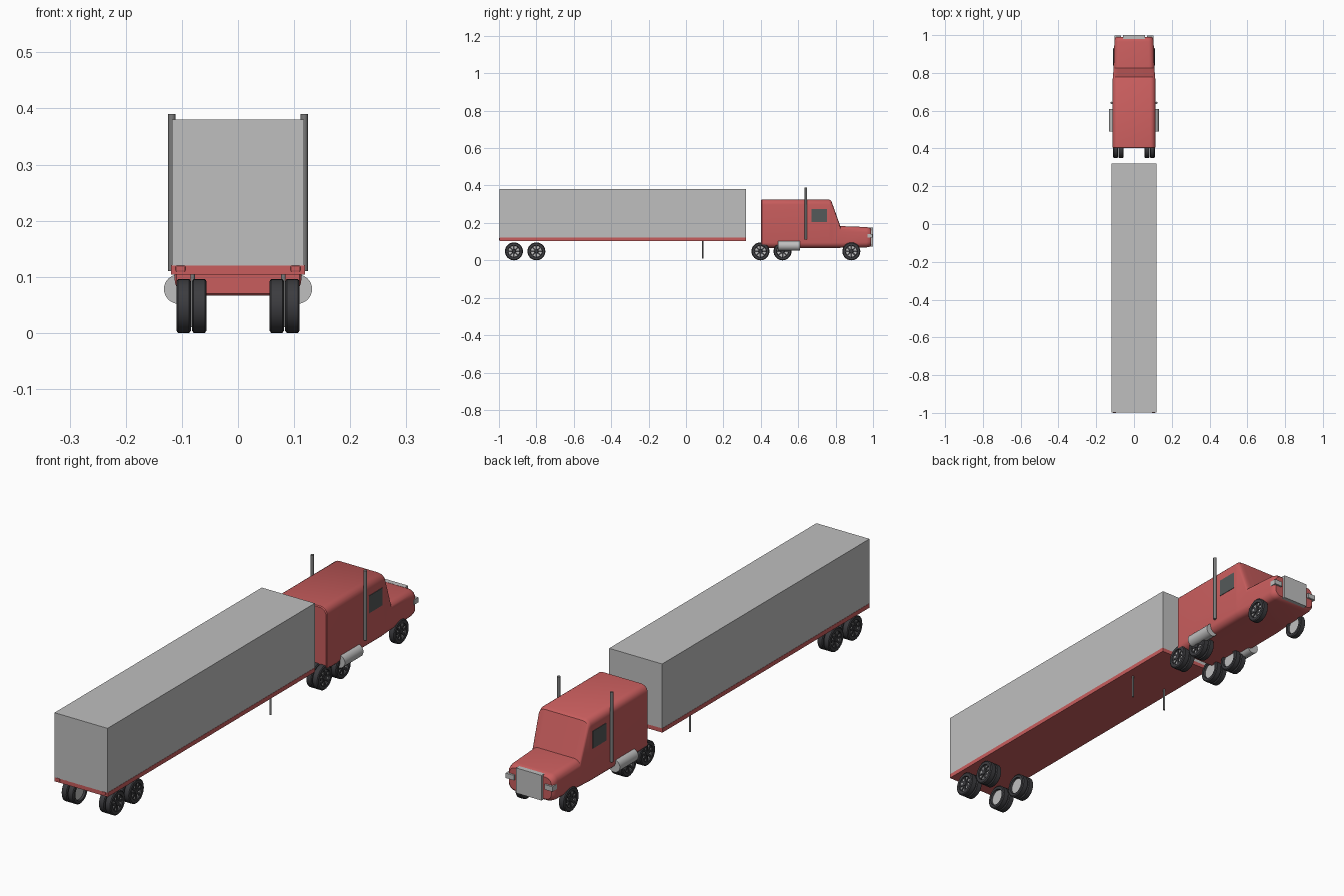
import bpy, bmesh, math
from mathutils import Matrix, Vector

cube = bpy.data.objects.get("Cube")
if cube:
    bpy.data.objects.remove(cube, do_unlink=True)


def material(name, *rgb):
    m = bpy.data.materials.new(name)
    m.use_nodes = True
    colour = (*rgb, 1)
    m.diffuse_color = colour
    m.node_tree.nodes["Principled BSDF"].inputs["Base Color"].default_value = colour
    return m


red = material("red paint", 0.58, 0.11, 0.11)
grey = material("light grey", 0.52, 0.52, 0.52)
steel = material("dark steel", 0.2, 0.2, 0.2)
glass = material("dark glass", 0.09, 0.1, 0.1)
rubber = material("rubber", 0.045, 0.045, 0.05)


def finish(bm, name, mats, smooth=False):
    bmesh.ops.recalc_face_normals(bm, faces=bm.faces[:])
    mesh = bpy.data.meshes.new(name)
    bm.to_mesh(mesh)
    bm.free()
    for m in mats:
        mesh.materials.append(m)
    obj = bpy.data.objects.new(name, mesh)
    bpy.context.collection.objects.link(obj)
    if smooth:
        bpy.ops.object.select_all(action='DESELECT')
        obj.select_set(True)
        bpy.context.view_layer.objects.active = obj
        bpy.ops.object.shade_smooth_by_angle(angle=math.radians(35))
    return obj


def box(name, low, high, mat, bevel=0):
    low, high = Vector(low), Vector(high)
    bm = bmesh.new()
    bmesh.ops.create_cube(bm, size=1, matrix=Matrix.Translation((low + high) / 2)
                          @ Matrix.Diagonal((*(high - low), 1)))
    if bevel:
        bmesh.ops.bevel(bm, geom=bm.edges[:], offset=bevel, segments=2, affect='EDGES', profile=0.5)
    return finish(bm, name, [mat])


def cylinder(name, centre, radius, length, axis, mat, sides=32):
    turn = {'X': Matrix.Rotation(math.pi / 2, 4, 'Y'),
            'Y': Matrix.Rotation(math.pi / 2, 4, 'X'), 'Z': Matrix()}[axis]
    bm = bmesh.new()
    bmesh.ops.create_cone(bm, cap_ends=True, segments=sides, radius1=radius, radius2=radius,
                          depth=length, matrix=Matrix.Translation(centre) @ turn)
    return finish(bm, name, [mat], True)


def rounded_section(y, half, bottom, top, r, steps=5):
    points = []
    corners = [(half - r, top - r), (r - half, top - r), (r - half, bottom + r), (half - r, bottom + r)]
    for i, (x, z) in enumerate(corners):
        for k in range(steps + 1):
            a = (i + k / steps) * math.pi / 2
            points.append((x + r * math.cos(a), y, z + r * math.sin(a)))
    return points


def loft(name, sections, mat):
    bm = bmesh.new()
    rings = [[bm.verts.new(p) for p in rounded_section(*s)] for s in sections]
    for a, b in zip(rings, rings[1:]):
        for i in range(len(a)):
            j = (i + 1) % len(a)
            bm.faces.new((a[i], a[j], b[j], b[i]))
    bm.faces.new(rings[0])
    bm.faces.new(rings[-1])
    return finish(bm, name, [mat], True)


def wheel_mesh():
    # Tyre and rim turned around the x axis, outer face towards +x
    bm = bmesh.new()
    profile = [(-0.005, 0), (-0.005, 0.032), (-0.013, 0.034), (-0.013, 0.044), (-0.010, 0.048),
               (0.010, 0.048), (0.013, 0.044), (0.013, 0.032), (0.007, 0.030), (0.007, 0)]
    verts = [bm.verts.new((x, 0, r)) for x, r in profile]
    edges = [bm.edges.new(pair) for pair in zip(verts, verts[1:])]
    bmesh.ops.spin(bm, geom=verts + edges, axis=(1, 0, 0), cent=(0, 0, 0),
                   steps=32, angle=math.tau, use_merge=True)
    bmesh.ops.remove_doubles(bm, verts=bm.verts[:], dist=0.0001)
    for f in bm.faces:
        c = f.calc_center_median()
        if math.hypot(c.y, c.z) < 0.031 and abs(c.x) < 0.0075:
            f.material_index = 1
    # Dark spokes and hub
    for i in range(8):
        bmesh.ops.create_cube(bm, size=1, matrix=Matrix.Rotation(i * math.tau / 8, 4, 'X')
                              @ Matrix.Translation((0.008, 0, 0.017)) @ Matrix.Diagonal((0.004, 0.008, 0.029, 1)))
    bmesh.ops.create_cone(bm, cap_ends=True, segments=16, radius1=0.013, radius2=0.009, depth=0.006,
                          matrix=Matrix.Translation((0.009, 0, 0)) @ Matrix.Rotation(math.pi / 2, 4, 'Y'))
    return finish(bm, "wheel", [rubber, grey], True)


# Trailer
box("trailer_box", (-0.118, -0.998, 0.12), (0.118, 0.32, 0.38), grey)
box("trailer_bed", (-0.119, -0.998, 0.104), (0.119, 0.32, 0.121), red)

# Cab and hood: y, half width, bottom, top, corner radius
loft("cab_and_hood", [
    (0.402, 0.110, 0.070, 0.323, 0.026),
    (0.406, 0.113, 0.067, 0.326, 0.028),
    (0.765, 0.113, 0.067, 0.326, 0.028),
    (0.777, 0.112, 0.067, 0.318, 0.028),
    (0.825, 0.108, 0.067, 0.183, 0.028),
    (0.965, 0.104, 0.069, 0.178, 0.028),
    (0.982, 0.101, 0.072, 0.174, 0.028),
    (0.990, 0.094, 0.079, 0.167, 0.026)], red)
box("grille", (-0.057, 0.980, 0.074), (0.057, 1.0, 0.175), grey)

# Mirrored fittings
for side, label in ((1, "left"), (-1, "right")):
    def pair(name, x0, x1, y0, y1, z0, z1, mat, bevel=0):
        a, b = sorted((side * x0, side * x1))
        box(label + name, (a, y0, z0), (b, y1, z1), mat, bevel)

    pair("_side_window", 0.108, 0.115, 0.67, 0.755, 0.205, 0.275, glass)
    pair("_headlight", 0.068, 0.104, 0.97, 0.998, 0.121, 0.141, grey)
    pair("_tail_light", 0.094, 0.111, -1.0, -0.99, 0.109, 0.120, red, 0.002)
    cylinder(label + "_exhaust_stack", (side * 0.118, 0.641, 0.25), 0.0065, 0.28, 'Z', steel, 16)
    cylinder(label + "_fuel_tank", (side * 0.106, 0.55, 0.078), 0.026, 0.118, 'Y', grey)
    cylinder(label + "_landing_leg", (side * 0.081, 0.09, 0.058), 0.004, 0.096, 'Z', steel, 12)

# Wheels: doubled on the rear axles, single on the steering axle
master = wheel_mesh()
layout = [(y, x) for y in (-0.92, -0.80, 0.398, 0.516) for x in (0.069, 0.097)] + [(0.884, 0.097)]
for n, (y, x) in enumerate(layout):
    for side in (1, -1):
        w = master.copy()
        w.name = ("left" if side > 0 else "right") + "_wheel_" + str(n + 1)
        w.location = (side * x, y, 0.048)
        if side < 0:
            w.rotation_euler = (0, 0, math.pi)
        bpy.context.collection.objects.link(w)
bpy.data.objects.remove(master, do_unlink=True)
